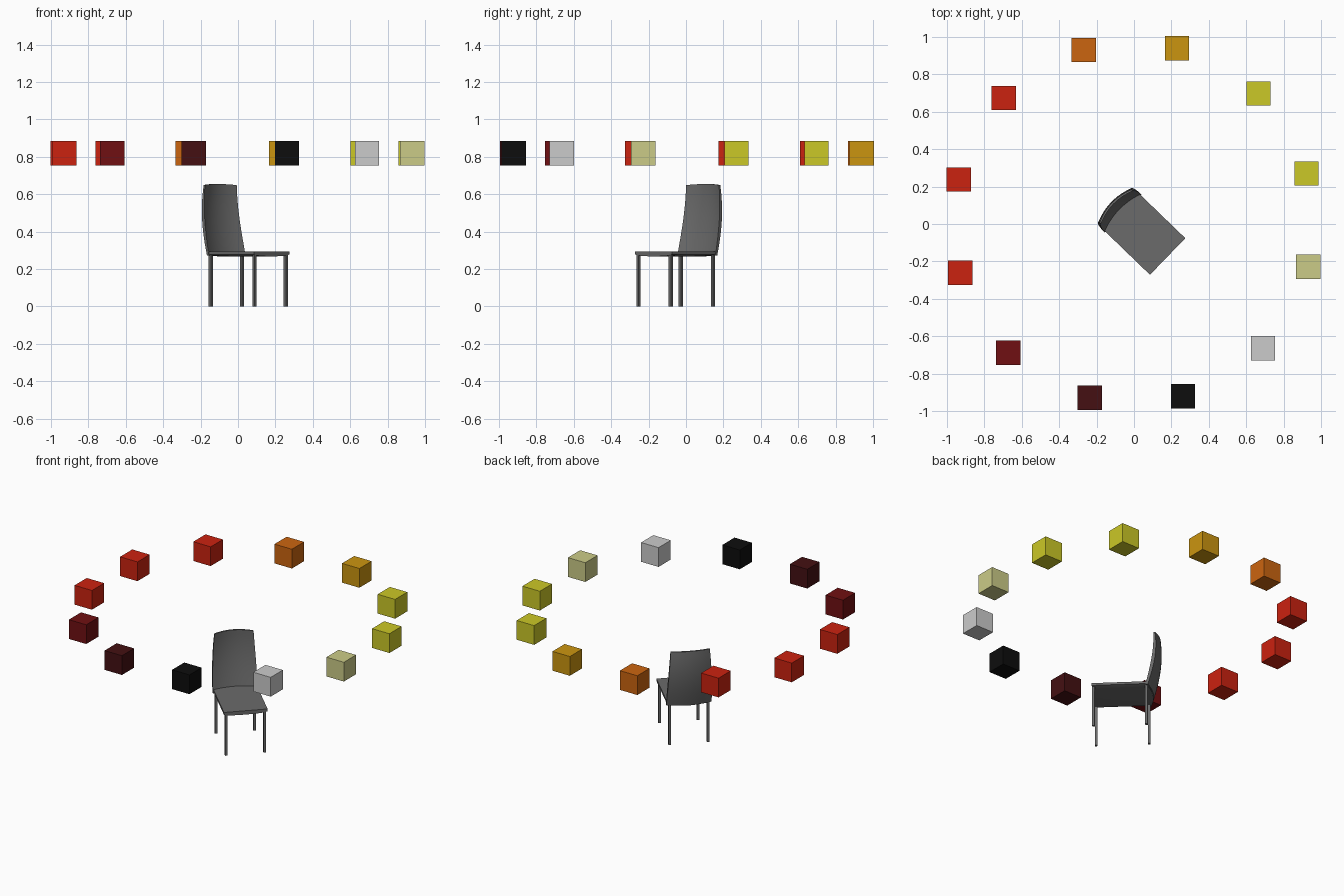
import bpy, bmesh
from math import sin, cos, radians
from mathutils import Matrix

default = bpy.data.objects.get("Cube")
if default:
    bpy.data.objects.remove(default, do_unlink=True)


def material(name, r, g, b):
    m = bpy.data.materials.new(name)
    m.use_nodes = True
    m.diffuse_color = (r, g, b, 1)
    m.node_tree.nodes["Principled BSDF"].inputs["Base Color"].default_value = (r, g, b, 1)
    return m


red = material("red", 0.6, 0.016, 0.005)
orange = material("orange", 0.6, 0.13, 0.005)
amber = material("amber", 0.6, 0.3, 0.005)
yellow = material("yellow", 0.6, 0.58, 0.02)
cream = material("pale_yellow", 0.6, 0.6, 0.245)
silver = material("silver", 0.6, 0.6, 0.6)
black = material("black", 0.004, 0.004, 0.004)
dark_maroon = material("dark_maroon", 0.058, 0.005, 0.006)
maroon = material("maroon", 0.16, 0.005, 0.006)
grey = material("chair_grey", 0.145, 0.145, 0.145)

TURN = Matrix.Rotation(radians(46), 4, "Z")  # the chair faces between +x and -y


def finish(name, bm, mat, matrix=Matrix(), smooth=False):
    bmesh.ops.recalc_face_normals(bm, faces=bm.faces)
    mesh = bpy.data.meshes.new(name)
    bm.to_mesh(mesh)
    bm.free()
    mesh.materials.append(mat)
    ob = bpy.data.objects.new(name, mesh)
    ob.matrix_world = matrix
    bpy.context.collection.objects.link(ob)
    if smooth:
        bpy.ops.object.select_all(action="DESELECT")
        ob.select_set(True)
        bpy.context.view_layer.objects.active = ob
        bpy.ops.object.shade_smooth_by_angle(angle=radians(35))
    return ob


def box(name, centre, size, mat, matrix=Matrix()):
    bm = bmesh.new()
    bmesh.ops.create_cube(bm, size=1)
    bmesh.ops.scale(bm, vec=size, verts=bm.verts)
    bmesh.ops.translate(bm, vec=centre, verts=bm.verts)
    return finish(name, bm, mat, matrix)


def panel(name, point, nu=12, nv=12):
    """Closed curved slab; point(u, v, side) with u in -1..1, v in 0..1."""
    bm = bmesh.new()
    grids = [[[bm.verts.new(point(2 * i / nu - 1, j / nv, side)) for i in range(nu + 1)]
              for j in range(nv + 1)] for side in (0, 1)]
    for g in grids:
        for j in range(nv):
            for i in range(nu):
                bm.faces.new((g[j][i], g[j][i + 1], g[j + 1][i + 1], g[j + 1][i]))
    a, b = grids
    for i in range(nu):
        for j in (0, nv):
            bm.faces.new((a[j][i], a[j][i + 1], b[j][i + 1], b[j][i]))
    for j in range(nv):
        for i in (0, nu):
            bm.faces.new((a[j][i], a[j + 1][i], b[j + 1][i], b[j][i]))
    return finish(name, bm, grey, TURN, smooth=True)


# Seat: flat cushion, rounded underneath, with a bowed back edge
def seat_point(u, v, side):
    back = 0.09 + 0.025 * (1 - u * u)
    y = -0.25 + v * (back + 0.25)
    belly = (1 - u * u) * (1 - (2 * v - 1) ** 2)
    z = 0.294 if side == 0 else 0.278 - 0.01 * (1 - u * u) ** 0.5 - 0.002 * belly
    return (0.136 * u, y, z)


# Backrest: bowed, reclined panel narrowing to the top
def back_point(u, v, side):
    width = 0.141 - 0.019 * v ** 1.5
    lean = 0.084 + 0.048 * sin(v * 1.75)
    thick = 0.006 + 0.014 * sin(3.14159 * (0.2 + 0.7 * v))
    y = lean + 0.026 * (1 - u * u) + (thick if side else 0) - 0.004
    z = 0.272 + 0.383 * v - (0.006 * u * u * v)
    return (width * u, y, z)


panel("seat", seat_point)
panel("backrest", back_point)

# Four slim square legs
for side, x in (("left", 0.119), ("right", -0.121)):
    for end, y in (("front", -0.24), ("back", 0.085)):
        box(f"{end}_{side}_leg", (x, y, 0.14), (0.016, 0.016, 0.28), grey, TURN)

# Ring of floating cubes around the chair
ring = [yellow, yellow, amber, orange, red, red, red, maroon,
        dark_maroon, black, silver, cream]
for k, mat in enumerate(ring):
    a = radians(16 + 30 * k)
    box(f"ring_cube_{k + 1}", (-0.003 + 0.963 * cos(a), 0.005 + 0.963 * sin(a), 0.82),
        (0.13, 0.13, 0.13), mat)
